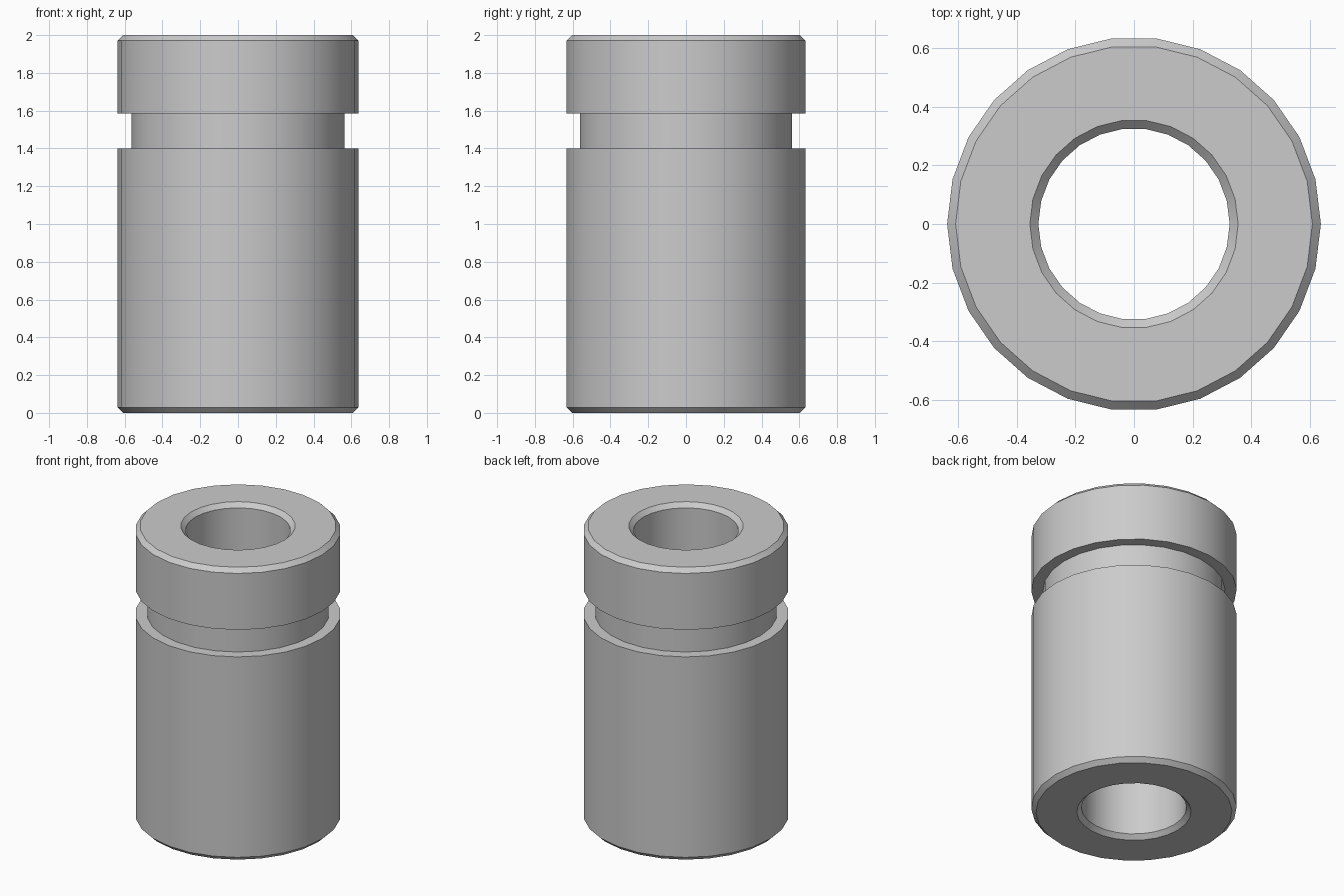
import bpy
import bmesh
import math

SIDES = 26
HEIGHT = 2.0
OUTER, GROOVE, BORE = 0.637, 0.565, 0.326
CHAMFER = 0.029

# Remove the default cube
cube = bpy.data.objects.get("Cube")
if cube:
    bpy.data.objects.remove(cube, do_unlink=True)

# Plain grey metal
grey = bpy.data.materials.new("light_grey")
grey.use_nodes = True
colour = (0.6, 0.6, 0.6, 1.0)
grey.diffuse_color = colour
grey.node_tree.nodes["Principled BSDF"].inputs["Base Color"].default_value = colour

# Closed cross-section (radius, height): outer wall with groove, then the bore
profile = [
    (OUTER - CHAMFER, 0), (OUTER, CHAMFER),
    (OUTER, 1.4), (GROOVE, 1.4), (GROOVE, 1.585), (OUTER, 1.585),
    (OUTER, HEIGHT - CHAMFER), (OUTER - CHAMFER, HEIGHT),
    (BORE + CHAMFER, HEIGHT), (BORE, HEIGHT - CHAMFER),
    (BORE, CHAMFER), (BORE + CHAMFER, 0),
]

# Revolve the cross-section into a grooved bushing
bm = bmesh.new()
ring = [bm.verts.new((r, 0, z)) for r, z in profile]
edges = [bm.edges.new((a, b)) for a, b in zip(ring, ring[1:] + ring[:1])]
bmesh.ops.spin(bm, geom=ring + edges, cent=(0, 0, 0), axis=(0, 0, 1),
               angle=math.tau, steps=SIDES)
bmesh.ops.remove_doubles(bm, verts=bm.verts[:], dist=0.0005)
bmesh.ops.recalc_face_normals(bm, faces=bm.faces[:])

mesh = bpy.data.meshes.new("grooved_bushing")
bm.to_mesh(mesh)
bm.free()
mesh.materials.append(grey)
bushing = bpy.data.objects.new("grooved_bushing", mesh)
bpy.context.collection.objects.link(bushing)

# Smooth round walls, crisp chamfers and groove edges
bpy.ops.object.select_all(action="DESELECT")
bushing.select_set(True)
bpy.context.view_layer.objects.active = bushing
bpy.ops.object.shade_smooth_by_angle(angle=math.radians(30))
